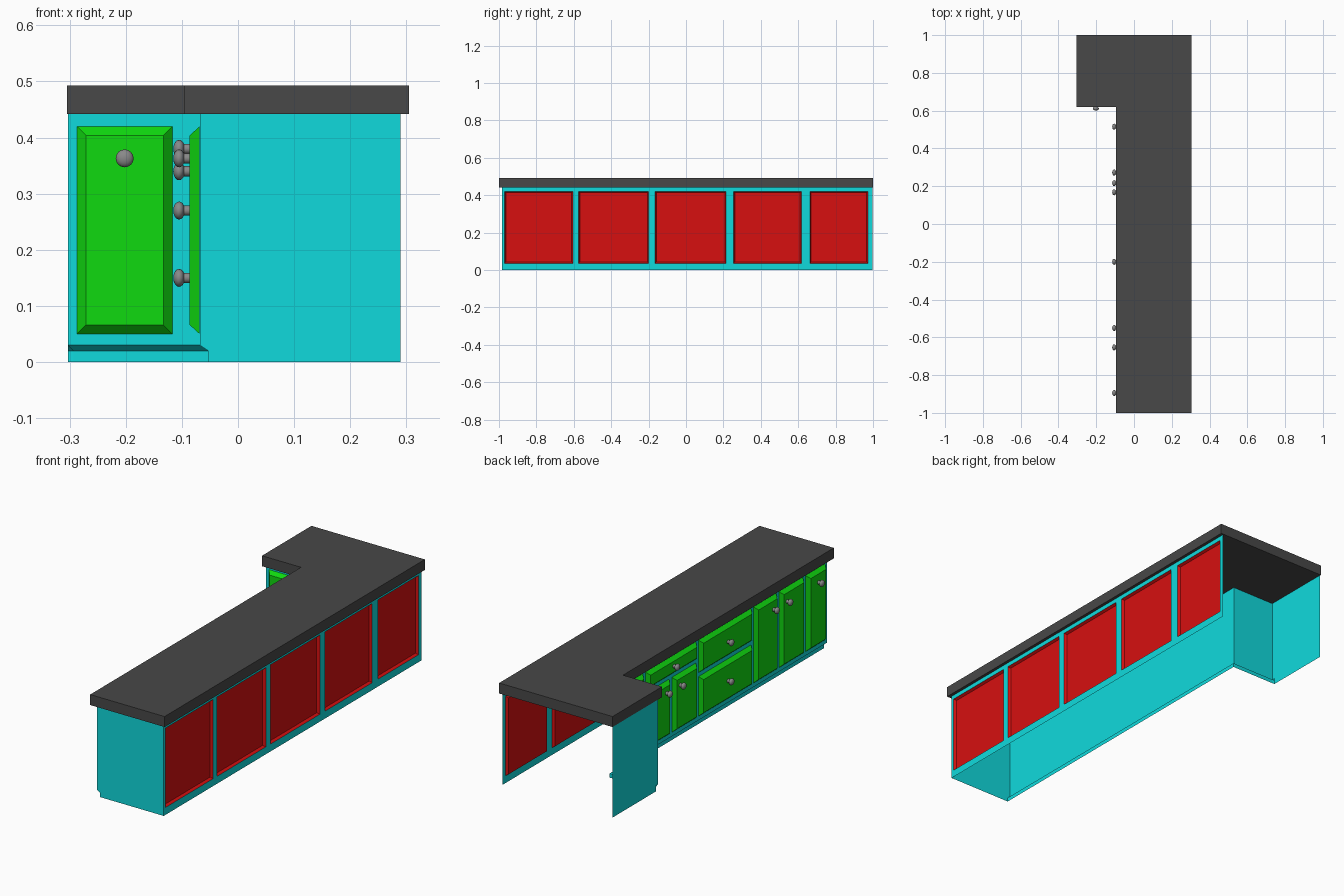
import bpy
import bmesh
from mathutils import Matrix, Vector

if "Cube" in bpy.data.objects:
    bpy.data.objects.remove(bpy.data.objects["Cube"])


def make_material(name, r, g, b):
    m = bpy.data.materials.new(name)
    m.use_nodes = True
    m.diffuse_color = (r, g, b, 1)
    m.node_tree.nodes["Principled BSDF"].inputs["Base Color"].default_value = (r, g, b, 1)
    return m


CYAN = make_material("cyan_cabinet", 0.005, 0.7, 0.72)
GREEN = make_material("green_door", 0.005, 0.7, 0.005)
RED = make_material("red_panel", 0.68, 0.005, 0.005)
DARK = make_material("dark_worktop", 0.065, 0.065, 0.065)
GREY = make_material("grey_knob", 0.25, 0.25, 0.25)

TOP = 0.442            # underside of the worktop
BACK = 0.996           # open end of the cabinet
END = -0.985           # closed end of the cabinet
WALL_X = 0.29          # panelled long side
LONG_FACE = -0.068     # door face of the long run (faces -x)
SHORT_FACE = 0.648     # door face of the short run (faces -y)


def finish(bm, name, *materials):
    mesh = bpy.data.meshes.new(name)
    bm.to_mesh(mesh)
    bm.free()
    for m in materials:
        mesh.materials.append(m)
    ob = bpy.data.objects.new(name, mesh)
    bpy.context.collection.objects.link(ob)
    return ob


def on_face(run, u, z, out):
    """Point on a door face: u along the face, out away from it."""
    if run == "long":
        return Vector((LONG_FACE - out, u, z))
    return Vector((u, SHORT_FACE - out, z))


# L-shaped worktop slab
bm = bmesh.new()
outline = [(0.305, -1), (0.305, 1), (-0.305, 1), (-0.305, 0.62), (-0.095, 0.62), (-0.095, -1)]
slab = bm.faces.new([bm.verts.new((x, y, TOP)) for x, y in outline])
ext = bmesh.ops.extrude_face_region(bm, geom=[slab])
bmesh.ops.translate(bm, vec=(0, 0, 0.051),
                    verts=[v for v in ext["geom"] if isinstance(v, bmesh.types.BMVert)])
bmesh.ops.recalc_face_normals(bm, faces=bm.faces)
finish(bm, "worktop", DARK)

# Cabinet carcass: open sheet with a recessed toe kick
bm = bmesh.new()
full = [(WALL_X, END), (LONG_FACE, END), (LONG_FACE, SHORT_FACE),
        (-0.303, SHORT_FACE), (-0.303, 0.665), (-0.303, BACK)]
kick = [(WALL_X, END), (-0.053, END), (-0.053, SHORT_FACE + 0.015),
        (-0.293, SHORT_FACE + 0.015), (-0.303, 0.665), (-0.303, BACK)]
levels = [(kick, 0), (kick, 0.02), (full, 0.03), (full, TOP)]
rings = [[bm.verts.new((x, y, z)) for x, y in path] for path, z in levels]
for low, high in zip(rings, rings[1:]):
    for i in range(len(low) - 1):
        bm.faces.new((low[i + 1], low[i], high[i], high[i + 1]))
finish(bm, "cabinet_carcass", CYAN)

# Long panelled wall: framed grid with recessed red panels
panels = [(-0.97, -0.605), (-0.575, -0.2), (-0.165, 0.215), (0.255, 0.617), (0.662, 0.972)]
cuts = [END] + [y for p in panels for y in p] + [BACK]
heights = [0, 0.036, 0.421, TOP]
bm = bmesh.new()
grid = [[bm.verts.new((WALL_X, y, z)) for z in heights] for y in cuts]
red_cells = []
for i in range(len(cuts) - 1):
    for j in range(3):
        f = bm.faces.new((grid[i][j], grid[i + 1][j], grid[i + 1][j + 1], grid[i][j + 1]))
        if i % 2 and j == 1:
            f.material_index = 1
            red_cells.append(f)
bm.normal_update()
rims = bmesh.ops.inset_individual(bm, faces=red_cells, thickness=0.01, depth=-0.012)
for f in rims["faces"]:
    f.material_index = 1
finish(bm, "panelled_wall", CYAN, RED)


def door(name, run, u0, u1, z0, z1):
    """Raised front with sloped edges."""
    bm = bmesh.new()
    loops = []
    for inset, out in ((0, 0.0005), (0.016, 0.018)):
        corners = ((u0 + inset, z0 + inset), (u1 - inset, z0 + inset),
                   (u1 - inset, z1 - inset), (u0 + inset, z1 - inset))
        loops.append([bm.verts.new(on_face(run, u, z, out)) for u, z in corners])
    base, front = loops
    bm.faces.new(front)
    for i in range(4):
        k = (i + 1) % 4
        bm.faces.new((base[i], base[k], front[k], front[i]))
    # Both runs need the front to look outward
    bm.normal_update()
    outward = on_face(run, 0, 0, 1) - on_face(run, 0, 0, 0)
    bm.faces.ensure_lookup_table()
    if bm.faces[0].normal.dot(outward) < 0:
        bmesh.ops.reverse_faces(bm, faces=bm.faces)
    finish(bm, name, GREEN)


def knob(name, run, u, z):
    """Flattened ball on a short stem."""
    bm = bmesh.new()
    axis = on_face(run, 0, 0, 1) - on_face(run, 0, 0, 0)
    turn = axis.to_track_quat("Z", "Y").to_matrix().to_4x4()
    stem = Matrix.Translation(on_face(run, u, z, 0.024)) @ turn
    head = Matrix.Translation(on_face(run, u, z, 0.037)) @ turn @ Matrix.Diagonal((1, 1, 0.65, 1))
    bmesh.ops.create_cone(bm, cap_ends=True, segments=16, radius1=0.009, radius2=0.009,
                          depth=0.016, matrix=stem)
    bmesh.ops.create_uvsphere(bm, u_segments=16, v_segments=10, radius=0.016, matrix=head)
    for f in bm.faces:
        f.smooth = len(f.verts) < 5
    finish(bm, name, GREY)


# Doors and drawers: name, run, u range, z range, knob position
fronts = [
    ("narrow_end_door", "long", -0.97, -0.82, 0.05, 0.42, -0.895, 0.363),
    ("pair_door_a", "long", -0.80, -0.615, 0.05, 0.42, -0.653, 0.363),
    ("pair_door_b", "long", -0.595, -0.42, 0.05, 0.42, -0.55, 0.363),
    ("wide_upper_drawer", "long", -0.402, 0.003, 0.262, 0.42, -0.2, 0.34),
    ("wide_lower_drawer", "long", -0.402, 0.003, 0.05, 0.243, -0.2, 0.15),
    ("slim_drawer", "long", 0.022, 0.41, 0.335, 0.42, 0.216, 0.38),
    ("low_door_a", "long", 0.022, 0.207, 0.05, 0.317, 0.168, 0.27),
    ("low_door_b", "long", 0.228, 0.41, 0.05, 0.317, 0.272, 0.27),
    ("corner_door", "long", 0.43, 0.605, 0.05, 0.42, 0.515, 0.363),
    ("short_run_door", "short", -0.287, -0.117, 0.05, 0.42, -0.202, 0.363),
]
for name, run, u0, u1, z0, z1, ku, kz in fronts:
    door(name, run, u0, u1, z0, z1)
    knob(name + "_knob", run, ku, kz)
